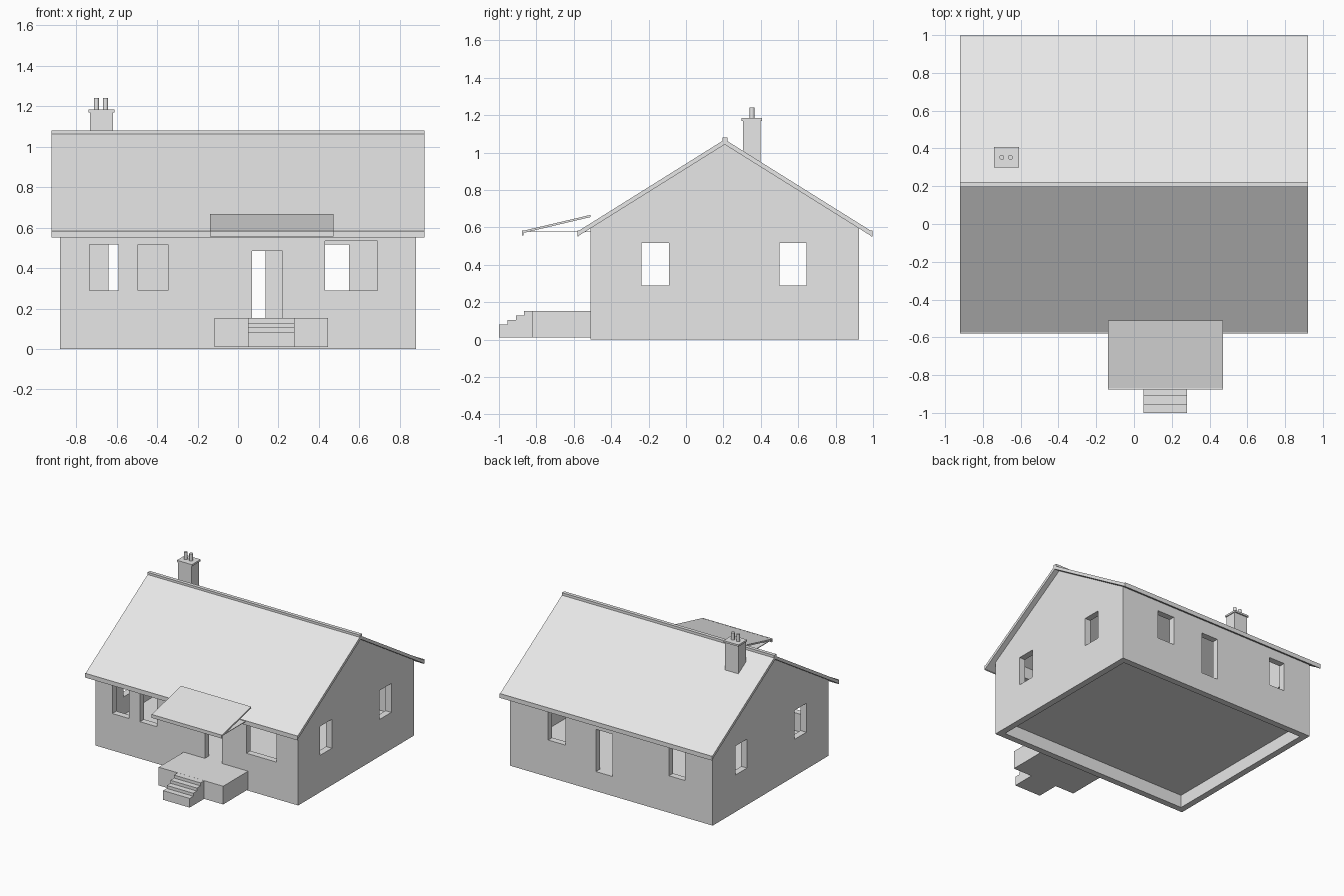
import bpy
import bmesh
from mathutils import Vector

cube = bpy.data.objects.get("Cube")
if cube:
    bpy.data.objects.remove(cube, do_unlink=True)

grey = bpy.data.materials.new("light_grey")
grey.use_nodes = True
grey.diffuse_color = (0.8, 0.8, 0.8, 1)
grey.node_tree.nodes["Principled BSDF"].inputs["Base Color"].default_value = (0.8, 0.8, 0.8, 1)


def finish(name, bm):
    bmesh.ops.recalc_face_normals(bm, faces=bm.faces)
    mesh = bpy.data.meshes.new(name)
    bm.to_mesh(mesh)
    bm.free()
    mesh.materials.append(grey)
    obj = bpy.data.objects.new(name, mesh)
    bpy.context.collection.objects.link(obj)
    return obj


def boxes(name, spans):
    """One object made of boxes, each given as x, y and z ranges."""
    bm = bmesh.new()
    for span in spans:
        lo, hi = Vector([s[0] for s in span]), Vector([s[1] for s in span])
        verts = bmesh.ops.create_cube(bm, size=1)["verts"]
        for v in verts:
            v.co = (lo + hi) / 2 + v.co * (hi - lo)
    return finish(name, bm)


def prism(name, profile, x0, x1):
    """Extrude a (y, z) profile along x."""
    bm = bmesh.new()
    face = bm.faces.new([bm.verts.new((x0, y, z)) for y, z in profile])
    new = bmesh.ops.extrude_face_region(bm, geom=[face])["geom"]
    moved = [g for g in new if isinstance(g, bmesh.types.BMVert)]
    bmesh.ops.translate(bm, verts=moved, vec=(x1 - x0, 0, 0))
    return finish(name, bm)


def cut(obj, cutter):
    mod = obj.modifiers.new("cut", "BOOLEAN")
    mod.operation, mod.solver, mod.object = "DIFFERENCE", "EXACT", cutter
    bpy.context.view_layer.objects.active = obj
    bpy.ops.object.modifier_apply(modifier=mod.name)
    bpy.data.objects.remove(cutter, do_unlink=True)


# Main dimensions
WX, Y0, Y1, T = 0.88, -0.51, 0.925, 0.05
RX, RIDGE_Y, RIDGE_Z, SLOPE = 0.922, 0.207, 1.07, 0.625
EAVES = (-0.575, 0.99)


def roof_z(y, drop=0.0):
    return RIDGE_Z - drop - SLOPE * abs(y - RIDGE_Y)


# Gabled walls, hollowed out
walls = prism("walls", [(Y0, 0), (Y1, 0), (Y1, roof_z(Y1, 0.02)),
                        (RIDGE_Y, roof_z(RIDGE_Y, 0.02)), (Y0, roof_z(Y0, 0.02))], -WX, WX)
cut(walls, boxes("room_cutter", [((-WX + T, WX - T), (Y0 + T, Y1 - T), (-0.2, 1.5))]))

# Window and door openings
SILL, HEAD = 0.29, 0.517
window, door = (SILL, HEAD), (0.153, 0.485)
front, back = (Y0 - 0.03, Y0 + T + 0.03), (Y1 - T - 0.03, Y1 + 0.03)
openings = [((-0.735, -0.59), front, window), ((-0.495, -0.345), front, window),
            ((0.43, 0.69), front, (SILL, 0.535)), ((0.07, 0.22), front, door),
            ((0.4, 0.55), back, window), ((-0.64, -0.5), back, window),
            ((-0.01, 0.135), back, door)]
for side in (-1, 1):
    across = sorted((side * (WX - T - 0.03), side * (WX + 0.03)))
    openings += [(across, ys, window) for ys in ((-0.237, -0.092), (0.5, 0.645))]
cut(walls, boxes("opening_cutter", openings))

# Raised floor
boxes("floor", [((-WX + T, WX - T), (Y0 + T, Y1 - T), (0.1, 0.15))])

# Roof, fascias and ridge cap
ye0, ye1 = EAVES
top = [(y, roof_z(y)) for y in (ye0, RIDGE_Y, ye1)]
under = [(y, z - 0.027) for y, z in reversed(top)]
prism("roof", top + under, -RX, RX)
boxes("fascias", [((-RX, RX), (ye0 - 0.006, ye0), (0.55, 0.584)),
                  ((-RX, RX), (ye1, ye1 + 0.007), (0.55, 0.584))])
boxes("ridge_cap", [((-RX, RX), (RIDGE_Y - 0.012, RIDGE_Y + 0.016), (1.055, 1.08))])

# Chimney with cap and two pots
boxes("chimney", [((-0.733, -0.617), (0.305, 0.397), (0.88, 1.172))])
boxes("chimney_cap", [((-0.74, -0.61), (0.298, 0.407), (1.17, 1.184))])
for i, x in enumerate((-0.7, -0.655)):
    bpy.ops.mesh.primitive_cylinder_add(vertices=24, radius=0.013, depth=0.06,
                                        location=(x, 0.353, 1.21))
    pot = bpy.context.object
    pot.name = f"chimney_pot_{i + 1}"
    pot.data.materials.append(grey)
    bpy.ops.object.shade_smooth_by_angle()

# Porch canopy with fascia and flat ceiling board
CX0, CX1 = -0.138, 0.472
prism("canopy", [(-0.87, 0.57), (-0.51, 0.655), (-0.51, 0.667), (-0.87, 0.582)], CX0, CX1)
boxes("canopy_fascia", [((CX0, CX1), (-0.876, -0.869), (0.556, 0.583))])
boxes("canopy_ceiling", [((CX0, CX1), (-0.87, -0.51), (0.574, 0.579))])

# Porch platform and stair
boxes("porch", [((-0.115, 0.445), (-0.82, Y0), (0.01, 0.153))])
stair = [(-0.815, 0.01), (-1.0, 0.01)]
for step in range(4):
    y, z = -1.0 + 0.045 * step, 0.082 + 0.0235 * step
    stair += [(y, z), (y + 0.045, z)]
stair[-1] = (-0.815, stair[-1][1])
prism("steps", stair, 0.05, 0.28)
